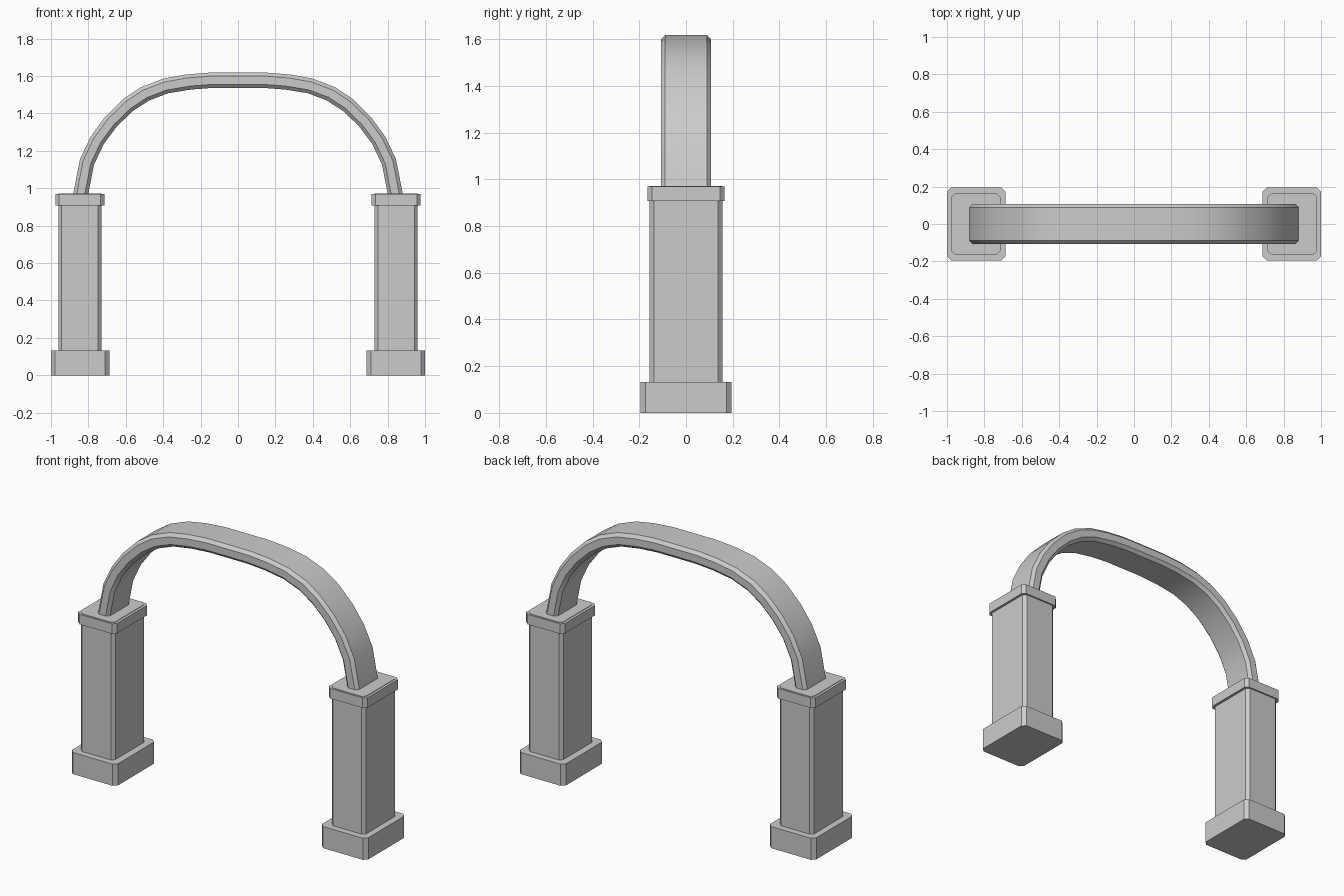
import bpy, bmesh
from mathutils import Vector

if "Cube" in bpy.data.objects:
    bpy.data.objects.remove(bpy.data.objects["Cube"])


def finish(bm, name, smooth=False):
    bmesh.ops.recalc_face_normals(bm, faces=bm.faces)
    me = bpy.data.meshes.new(name)
    bm.to_mesh(me)
    bm.free()
    ob = bpy.data.objects.new(name, me)
    bpy.context.collection.objects.link(ob)
    if smooth:
        bpy.ops.object.select_all(action='DESELECT')
        ob.select_set(True)
        bpy.context.view_layer.objects.active = ob
        bpy.ops.object.shade_smooth_by_angle()
    return ob


def chamfered_block(name, x0, x1, hy, z0, z1, c):
    # Box whose four vertical corners are cut
    outline = [(x0 + c, -hy), (x1 - c, -hy), (x1, -hy + c), (x1, hy - c),
               (x1 - c, hy), (x0 + c, hy), (x0, hy - c), (x0, -hy + c)]
    bm = bmesh.new()
    face = bm.faces.new([bm.verts.new((x, y, z0)) for x, y in outline])
    ext = bmesh.ops.extrude_face_region(bm, geom=[face], use_keep_orig=True)
    top = [g for g in ext['geom'] if isinstance(g, bmesh.types.BMVert)]
    bmesh.ops.translate(bm, verts=top, vec=(0, 0, z1 - z0))
    return finish(bm, name)


# Pillars: plinth, shaft and collar, mirrored left and right
PARTS = [("base", 0.688, 1.0, 0.195, 0.0, 0.132, 0.022),
         ("shaft", 0.731, 0.961, 0.156, 0.13, 0.972, 0.018),
         ("collar", 0.715, 0.976, 0.165, 0.908, 0.969, 0.02)]
for part, x0, x1, hy, z0, z1, c in PARTS:
    chamfered_block("right_pillar_" + part, x0, x1, hy, z0, z1, c)
    chamfered_block("left_pillar_" + part, -x1, -x0, hy, z0, z1, c)

# Arch: outer and inner curve points of the right half
outer = [(0.145, 1.619), (0.28, 1.608), (0.40, 1.586), (0.52, 1.54),
         (0.615, 1.476), (0.712, 1.38), (0.788, 1.275), (0.845, 1.155), (0.887, 0.94)]
inner = [(0.13, 1.537), (0.25, 1.528), (0.374, 1.508), (0.476, 1.469),
         (0.565, 1.411), (0.648, 1.33), (0.717, 1.238), (0.77, 1.126), (0.806, 0.94)]


def mirrored(pts, crown):
    return [(-x, z) for x, z in reversed(pts)] + [(0.0, crown)] + pts


# Octagonal cross-section as (y, fraction from outer to inner)
W, C = 0.107, 0.018
section = [(-W + C, 0), (W - C, 0), (W, 0.23), (W, 0.77),
           (W - C, 1), (-W + C, 1), (-W, 0.77), (-W, 0.23)]
bm = bmesh.new()
rings = []
for o, i in zip(mirrored(outer, 1.619), mirrored(inner, 1.537)):
    a, b = Vector((o[0], 0, o[1])), Vector((i[0], 0, i[1]))
    rings.append([bm.verts.new(a.lerp(b, t) + Vector((0, y, 0))) for y, t in section])
for r, s in zip(rings, rings[1:]):
    for k in range(8):
        n = (k + 1) % 8
        bm.faces.new((r[k], r[n], s[n], s[k]))
bm.faces.new(rings[0])
bm.faces.new(rings[-1])
finish(bm, "arch", smooth=True)
